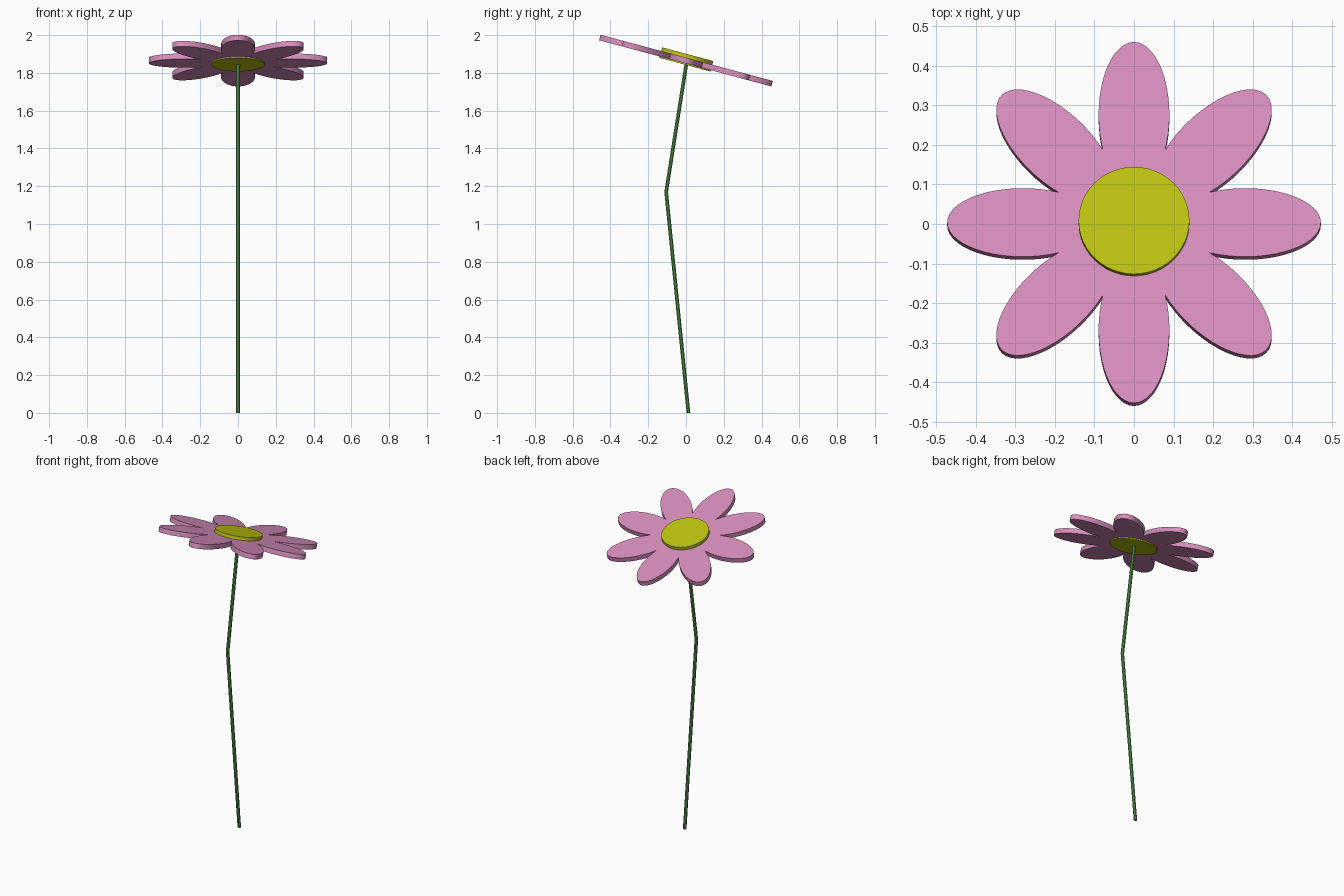
import bpy, bmesh, math
from mathutils import Matrix, Vector

if "Cube" in bpy.data.objects:
    bpy.data.objects.remove(bpy.data.objects["Cube"])

TILT = Matrix.Translation((0, 0, 1.865)) @ Matrix.Rotation(math.radians(-15), 4, 'X')


def finish(name, bm, color):
    bmesh.ops.recalc_face_normals(bm, faces=bm.faces)
    me = bpy.data.meshes.new(name)
    bm.to_mesh(me)
    bm.free()
    ob = bpy.data.objects.new(name, me)
    bpy.context.collection.objects.link(ob)
    mat = bpy.data.materials.new(name + "_color")
    mat.diffuse_color = (*color, 1)
    mat.use_nodes = True
    mat.node_tree.nodes["Principled BSDF"].inputs["Base Color"].default_value = mat.diffuse_color
    me.materials.append(mat)
    bpy.ops.object.select_all(action='DESELECT')
    ob.select_set(True)
    bpy.context.view_layer.objects.active = ob
    bpy.ops.object.shade_smooth_by_angle(angle=math.radians(30))
    return ob


def slab(name, outline, z0, z1, color):
    """Flat plate with a star-shaped outline, fanned from its centre."""
    bm = bmesh.new()
    n = len(outline)
    low, high = [[bm.verts.new((x, y, z)) for x, y in outline] for z in (z0, z1)]
    for ring, z in ((low, z0), (high, z1)):
        c = bm.verts.new((0, 0, z))
        for i in range(n):
            bm.faces.new((c, ring[i], ring[(i + 1) % n]))
    for i in range(n):
        j = (i + 1) % n
        bm.faces.new((low[i], low[j], high[j], high[i]))
    ob = finish(name, bm, color)
    ob.matrix_world = TILT
    return ob


# Petals: eight elliptical lobes joined at their notches
outline = []
steps, reach = 32, 2.067
for k in range(8):
    a = k * math.pi / 4
    for i in range(steps):
        t = -reach + 2 * reach * i / steps
        x, y = 0.281 + 0.191 * math.cos(t), 0.0895 * math.sin(t)
        outline.append((x * math.cos(a) - y * math.sin(a),
                        x * math.sin(a) + y * math.cos(a)))
slab("petals", outline, -0.015, 0.015, (0.69, 0.27, 0.51))

# Round flower centre, standing proud on both sides of the petals
disc = [(0.14 * math.cos(i * math.tau / 48), 0.14 * math.sin(i * math.tau / 48))
        for i in range(48)]
slab("flower_center", disc, -0.022, 0.035, (0.515, 0.55, 0.005))

# Bent stem
bm = bmesh.new()
rings = []
for y, z in ((0.013, 0), (-0.105, 1.17), (0.003, 1.855)):
    rings.append([bm.verts.new((0.0105 * math.cos(i * math.tau / 8 + math.pi / 8),
                                y + 0.0105 * math.sin(i * math.tau / 8 + math.pi / 8), z))
                  for i in range(8)])
for r, s in zip(rings, rings[1:]):
    for i in range(8):
        j = (i + 1) % 8
        bm.faces.new((r[i], r[j], s[j], s[i]))
bm.faces.new(rings[0])
bm.faces.new(rings[-1])
finish("stem", bm, (0.10, 0.33, 0.08))
